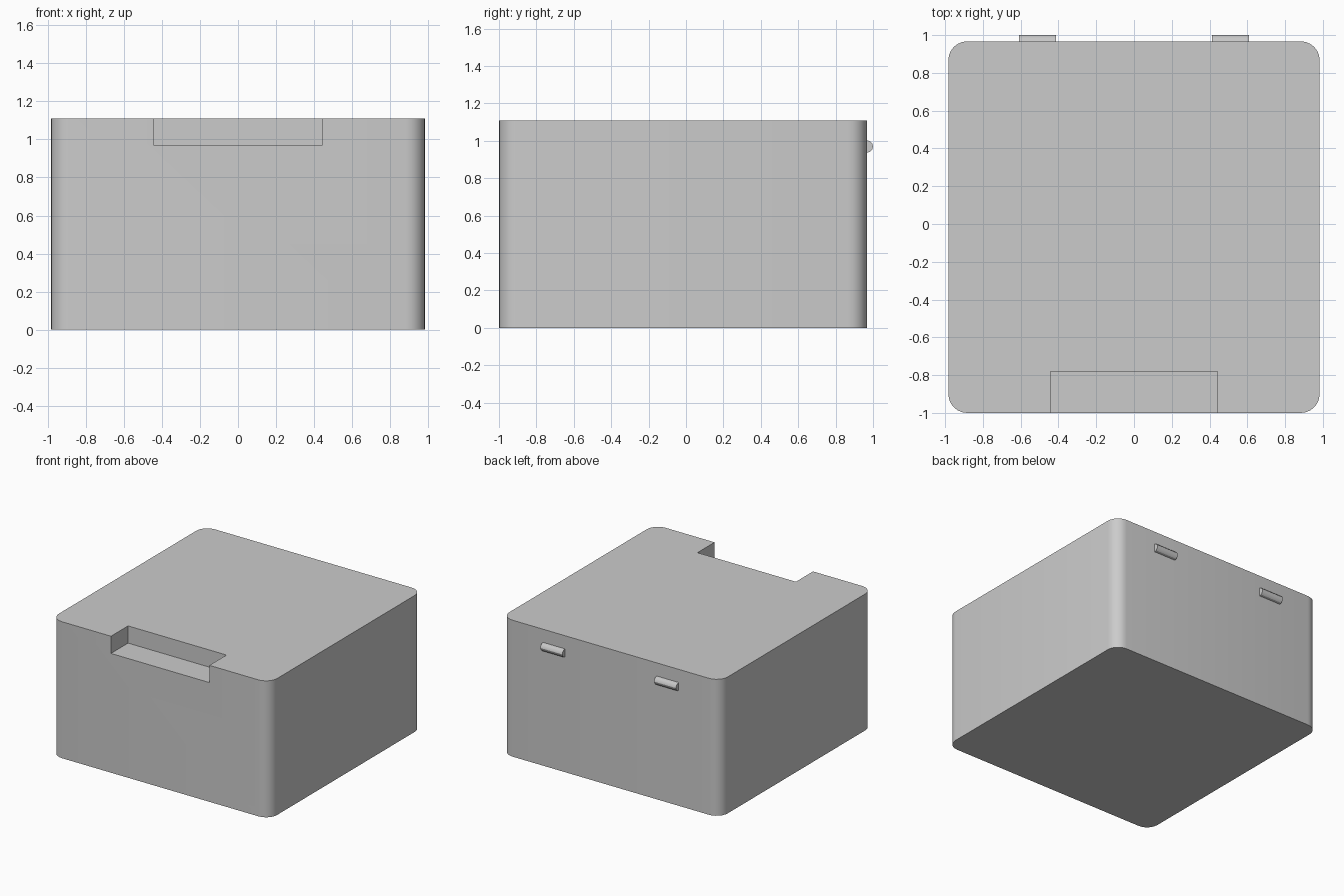
import bpy, bmesh
from math import pi, cos, sin, radians

if "Cube" in bpy.data.objects:
    bpy.data.objects.remove(bpy.data.objects["Cube"])

X, Y0, Y1, H, R = 0.983, -1.0, 0.967, 1.11, 0.10


def make_object(name, bm):
    bmesh.ops.recalc_face_normals(bm, faces=bm.faces)
    mesh = bpy.data.meshes.new(name)
    bm.to_mesh(mesh)
    bm.free()
    obj = bpy.data.objects.new(name, mesh)
    bpy.context.collection.objects.link(obj)
    return obj


def extrude_profile(name, points, offset):
    bm = bmesh.new()
    face = bm.faces.new([bm.verts.new(p) for p in points])
    ext = bmesh.ops.extrude_face_region(bm, geom=[face], use_keep_orig=True)
    verts = [g for g in ext["geom"] if isinstance(g, bmesh.types.BMVert)]
    bmesh.ops.translate(bm, verts=verts, vec=offset)
    return make_object(name, bm)


def smooth(obj):
    bpy.ops.object.select_all(action="DESELECT")
    obj.select_set(True)
    bpy.context.view_layer.objects.active = obj
    bpy.ops.object.shade_smooth_by_angle(angle=radians(30))


# Box body: rounded rectangle pulled up
corners = [(X - R, Y1 - R), (-X + R, Y1 - R), (-X + R, Y0 + R), (X - R, Y0 + R)]
SEG = 6
outline = []
for i, (cx, cy) in enumerate(corners):
    for s in range(SEG + 1):
        a = (i + s / SEG) * pi / 2
        outline.append((cx + R * cos(a), cy + R * sin(a), 0))
body = extrude_profile("box_body", outline, (0, 0, H))

# Latch recess in the top front edge
cutter = extrude_profile("recess_cutter", [(-0.443, -1.2, 0.97), (0.443, -1.2, 0.97),
                                           (0.443, -0.78, 0.97), (-0.443, -0.78, 0.97)], (0, 0, 0.4))
cutter.hide_render = True
cut = body.modifiers.new("recess", "BOOLEAN")
cut.operation = "DIFFERENCE"
cut.solver = "EXACT"
cut.object = cutter
bpy.context.view_layer.objects.active = body
bpy.ops.object.modifier_apply(modifier=cut.name)
bpy.data.objects.remove(cutter)
smooth(body)

# Hinge barrels on the back wall
for name, x in (("hinge_left", -0.61), ("hinge_right", 0.413)):
    ring = [(x, Y1 + 0.033 * cos(k * pi / 6), 0.97 + 0.033 * sin(k * pi / 6)) for k in range(12)]
    smooth(extrude_profile(name, ring, (0.197, 0, 0)))
